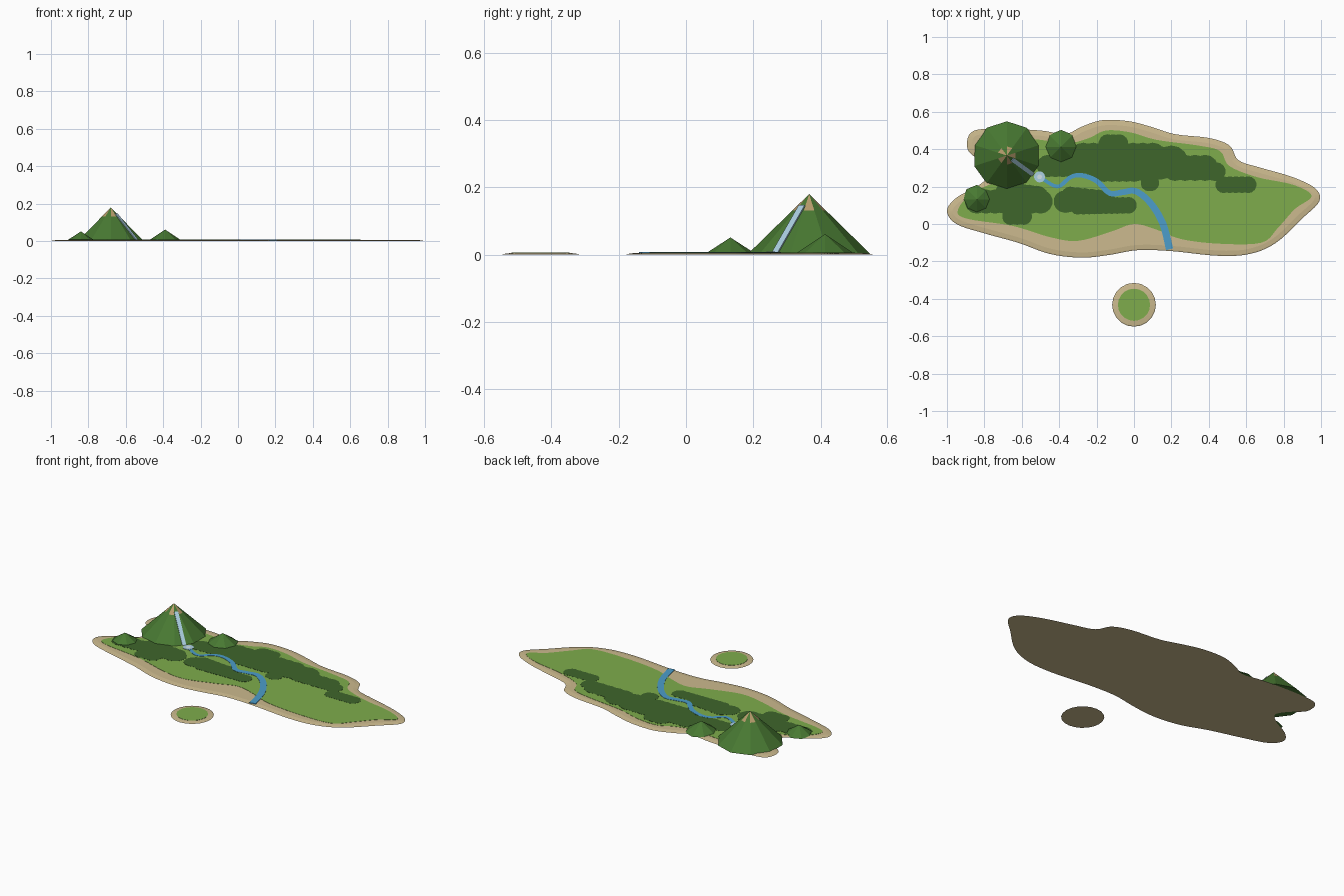
import bpy
import bmesh
from math import sin, cos, pi, radians, hypot
from mathutils import Vector

cube = bpy.data.objects.get("Cube")
if cube:
    bpy.data.objects.remove(cube)


def material(name, red, green, blue):
    """Flat material from 8-bit display values, converted to linear."""
    colour = [((c / 255 + 0.055) / 1.055) ** 2.4 for c in (red, green, blue)] + [1]
    mat = bpy.data.materials.new(name)
    mat.use_nodes = True
    mat.diffuse_color = colour
    mat.node_tree.nodes["Principled BSDF"].inputs["Base Color"].default_value = colour
    return mat


SAND = material("sand", 204, 186, 142)
GRASS = material("grass", 126, 172, 76)
FOREST = material("forest_green", 62, 102, 43)
HILL = material("hill_green", 72, 121, 50)
ROCK = material("rock", 184, 157, 108)
RIVER = material("river_blue", 76, 157, 203)
FALL = material("waterfall_blue", 172, 208, 226)
FOAM = material("foam", 222, 238, 243)


def finish(name, bm, *mats):
    bmesh.ops.recalc_face_normals(bm, faces=bm.faces)
    mesh = bpy.data.meshes.new(name)
    bm.to_mesh(mesh)
    bm.free()
    for mat in mats:
        mesh.materials.append(mat)
    obj = bpy.data.objects.new(name, mesh)
    bpy.context.collection.objects.link(obj)
    return obj


def spline(points, closed=True, steps=5):
    """Smooth 2D curve passing through every point."""
    pts = [Vector(p) for p in points]
    count = len(pts)

    def at(i):
        return pts[i % count] if closed else pts[max(0, min(count - 1, i))]

    out = []
    for i in range(count if closed else count - 1):
        a, b, c, d = (at(i + k) for k in (-1, 0, 1, 2))
        for s in range(steps):
            t = s / steps
            out.append(b + (c - a) * t / 2 + (a * 2 - b * 5 + c * 4 - d) * t * t / 2
                       + (b * 3 - a - c * 3 + d) * t ** 3 / 2)
    return out if closed else out + [pts[-1]]


def inset(outline, distance):
    """Move a clockwise outline inwards."""
    out = []
    for i, p in enumerate(outline):
        along = (outline[(i + 1) % len(outline)] - outline[i - 1]).normalized()
        out.append(p + Vector((along.y, -along.x)) * distance)
    return out


def disc(x, y, radius, sides):
    return [Vector((x + radius * sin(2 * pi * i / sides), y + radius * cos(2 * pi * i / sides)))
            for i in range(sides)]


def add_layers(bm, layers):
    """Closed solid through (outline, height) rings."""
    rings = [[bm.verts.new((p.x, p.y, z)) for p in outline] for outline, z in layers]
    for low, high in zip(rings, rings[1:]):
        for i in range(len(low)):
            bm.faces.new((low[i - 1], low[i], high[i], high[i - 1]))
    caps = [bm.faces.new(rings[0]), bm.faces.new(rings[-1])]
    bmesh.ops.triangulate(bm, faces=caps, ngon_method="EAR_CLIP")


def slab(name, mat, *layers):
    bm = bmesh.new()
    add_layers(bm, layers)
    return finish(name, bm, mat)


# Main island: sloping sand shore with a grass plate on top
coast = spline([
    (-1, .07), (-.95, .14), (-.84, .2), (-.78, .26), (-.82, .33), (-.89, .4), (-.87, .49),
    (-.75, .51), (-.5, .5), (-.37, .48), (-.28, .52), (-.17, .555), (-.03, .55), (.09, .52),
    (.22, .48), (.4, .46), (.51, .42), (.56, .34), (.68, .3), (.85, .25), (.97, .19),
    (.99, .12), (.9, .03), (.76, -.1), (.62, -.16), (.45, -.17), (.2, -.145), (.02, -.14),
    (-.13, -.165), (-.28, -.18), (-.45, -.16), (-.62, -.1), (-.8, -.05), (-.95, 0)])
slab("island_sand", SAND, (coast, 0), (inset(coast, .006), .002),
     (inset(coast, .028), .005))

meadow = spline([
    (-.94, .08), (-.86, .17), (-.72, .25), (-.78, .4), (-.68, .46), (-.5, .45), (-.36, .43),
    (-.24, .46), (-.15, .5), (-.02, .49), (.12, .45), (.34, .42), (.46, .39), (.51, .31),
    (.66, .25), (.85, .21), (.95, .15), (.86, .08), (.77, -.02), (.68, -.1), (.45, -.105),
    (.25, -.08), (.12, -.03), (0, 0), (-.12, -.04), (-.3, -.09), (-.45, -.07), (-.65, -.01),
    (-.9, .03)])
slab("island_grass", GRASS, (meadow, .004), (meadow, .0062))

# Round islet in front
shore = disc(0, -.432, .117, 20)
slab("islet_sand", SAND, (shore, 0), (inset(shore, .006), .002),
     (inset(shore, .03), .005))
lawn = disc(0, -.432, .086, 20)
slab("islet_grass", GRASS, (lawn, .004), (lawn, .0062))

# Forest: rows of overlapping flat tree crowns, as start x, y, end x, y, radius
rows = {
    "north_forest": [
        (-.46, .31, -.3, .31, .06), (-.27, .36, .1, .36, .075), (-.14, .43, -.08, .43, .05),
        (-.2, .28, 0, .28, .055), (.08, .22, .09, .22, .045), (.02, .32, .2, .33, .09),
        (.22, .3, .38, .3, .07), (.43, .28, .44, .28, .05), (.48, .21, .61, .21, .045)],
    "west_forest": [
        (-.84, .12, -.5, .12, .065), (-.68, .16, -.52, .14, .065), (-.66, .04, -.59, .04, .045)],
    "river_forest": [
        (-.37, .12, -.36, .12, .06), (-.34, .15, -.15, .13, .05), (-.3, .095, -.03, .1, .045)],
}
for name, strips in rows.items():
    bm = bmesh.new()
    for x0, y0, x1, y1, radius in strips:
        count = max(2, round(hypot(x1 - x0, y1 - y0) / (radius * .7)))
        for i in range(count + 1):
            t = i / count
            crown = disc(x0 + (x1 - x0) * t, y0 + (y1 - y0) * t, radius, 14)
            add_layers(bm, [(crown, .005), (crown, .007)])
    finish(name, bm, FOREST)

# River widening towards the sea
path = spline([(-.5, .25), (-.41, .2), (-.34, .25), (-.28, .26), (-.2, .23), (-.13, .165),
               (-.06, .17), (.01, .175), (.09, .11), (.155, 0), (.19, -.135)], closed=False)
left, right = [], []
for i, p in enumerate(path):
    along = (path[min(i + 1, len(path) - 1)] - path[max(i - 1, 0)]).normalized()
    side = Vector((-along.y, along.x)) * (.009 + .011 * i / len(path))
    left.append(p + side)
    right.append(p - side)
banks = left + right[::-1]
slab("river", RIVER, (banks, .004), (banks, .0078))

# Mountain: ten-sided cone, bare rock on alternate faces near the summit
SIDES, RADIUS, HEIGHT = 10, .183, .18
centre = Vector((-.68, .366, 0))
apex = centre + Vector((0, 0, HEIGHT))


def slope_point(angle, t, radius=RADIUS):
    """Point a fraction t of the way down from the summit."""
    return apex + Vector((radius * cos(angle), radius * sin(angle), .001 - HEIGHT)) * t


bm = bmesh.new()
angles = [radians(-18) + 2 * pi * i / SIDES for i in range(SIDES)]
upper = [bm.verts.new(slope_point(a, .27)) for a in angles]
lower = [bm.verts.new(slope_point(a, 1)) for a in angles]
peak = bm.verts.new(apex)
for i in range(SIDES):
    j = (i + 1) % SIDES
    bm.faces.new((upper[i], upper[j], peak)).material_index = (i + 1) % 2
    bm.faces.new((lower[i], lower[j], upper[j], upper[i]))
bm.faces.new(lower[::-1])
finish("mountain", bm, HILL, ROCK)

# Low foothills
for name, x, y, radius, height in (("west_foothill", -.84, .132, .077, .05),
                                   ("east_foothill", -.39, .413, .09, .06)):
    bm = bmesh.new()
    bmesh.ops.create_cone(bm, cap_ends=True, segments=8, radius1=radius, radius2=0, depth=height)
    bmesh.ops.translate(bm, verts=bm.verts, vec=(x, y, height / 2 + .001))
    finish(name, bm, HILL)

# Waterfall: thin strip down the middle of one mountain face
flow = radians(-36)
mid = RADIUS * cos(pi / SIDES)
across = Vector((-sin(flow), cos(flow), 0)) * .011
outward = Vector((cos(flow), sin(flow), 1)) * .003
top, bottom = slope_point(flow, .2, mid), slope_point(flow, 1, mid)
bm = bmesh.new()
strip = bm.faces.new([bm.verts.new(p) for p in (top - across, bottom - across,
                                                bottom + across, top + across)])
drop = bmesh.ops.extrude_face_region(bm, geom=[strip])["geom"]
bmesh.ops.translate(bm, verts=[v for v in drop if isinstance(v, bmesh.types.BMVert)], vec=outward)
finish("waterfall", bm, FALL)

# Plunge pool with foam
for name, mat, radius, z in (("plunge_pool", FALL, .03, .0084), ("pool_foam", FOAM, .013, .009)):
    rim = disc(-.505, .252, radius, 12)
    slab(name, mat, (rim, .004), (rim, z))
